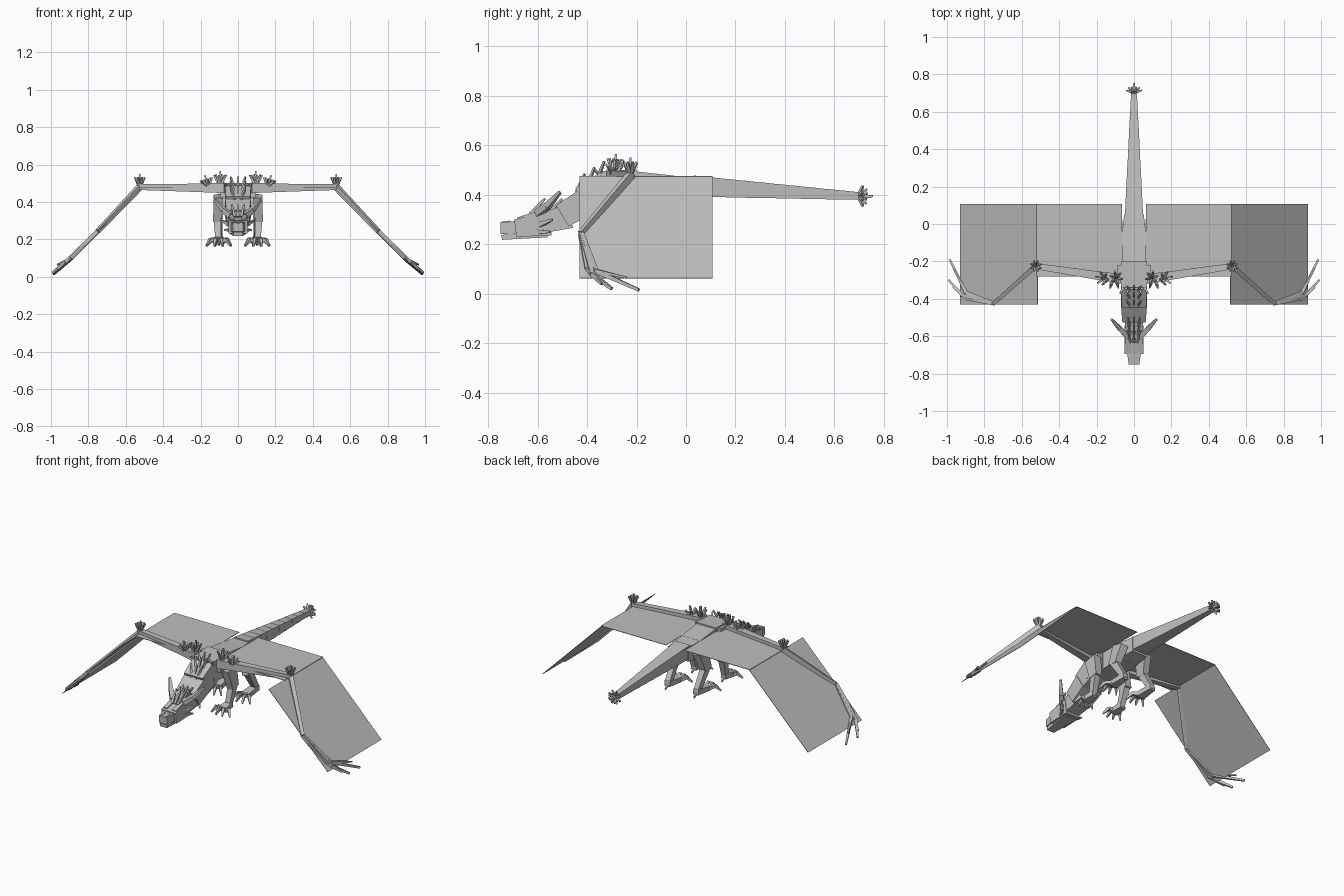
import bpy, bmesh, math
from mathutils import Vector

old = bpy.data.objects.get("Cube")
if old:
    bpy.data.objects.remove(old, do_unlink=True)

stone = bpy.data.materials.new("stone_grey")
stone.use_nodes = True
GREY = (0.52, 0.52, 0.52, 1)
stone.diffuse_color = GREY
stone.node_tree.nodes["Principled BSDF"].inputs["Base Color"].default_value = GREY


def add_beam(bm, start, end, size0, size1):
    """Tapered box between two points; sizes are (width, height)."""
    p0, p1 = Vector(start), Vector(end)
    d = (p1 - p0).normalized()
    up = Vector((0, 0, 1)) if abs(d.z) < 0.9 else Vector((0, 1, 0))
    side = d.cross(up).normalized()
    up = side.cross(d)
    rings = []
    for p, (w, h) in ((p0, size0), (p1, size1)):
        rings.append([bm.verts.new(p + side * sx * w / 2 + up * sz * h / 2)
                      for sx, sz in ((-1, -1), (1, -1), (1, 1), (-1, 1))])
    a, b = rings
    bm.faces.new(a)
    bm.faces.new(b[::-1])
    for i in range(4):
        j = (i + 1) % 4
        bm.faces.new((a[i], b[i], b[j], a[j]))


def part(name, beams, mirror=False):
    """One object made of beams, optionally mirrored across x."""
    bm = bmesh.new()
    for beam in beams:
        add_beam(bm, *beam)
    bmesh.ops.recalc_face_normals(bm, faces=bm.faces)
    mesh = bpy.data.meshes.new(name)
    bm.to_mesh(mesh)
    bm.free()
    mesh.materials.append(stone)
    obj = bpy.data.objects.new(name, mesh)
    bpy.context.collection.objects.link(obj)
    if mirror:
        mod = obj.modifiers.new("Mirror", 'MIRROR')
        mod.use_mirror_merge = False
    return obj


def chain(points, sizes):
    """Beams joining successive points."""
    return [(points[i], points[i + 1], sizes[i], sizes[i + 1])
            for i in range(len(points) - 1)]


def spikes(centre, axis, length, tilt, count=6, thick=0.014):
    """A central spike with a leaning ring around it."""
    c, n = Vector(centre), Vector(axis).normalized()
    u = n.orthogonal().normalized()
    v = n.cross(u)
    beams = [(c, c + n * length, (thick, thick), (thick * .6, thick * .6))]
    for i in range(count):
        a = math.tau * (i + 0.5) / count
        r = u * math.cos(a) + v * math.sin(a)
        tip = c + (n * math.cos(tilt) + r * math.sin(tilt)) * length * 0.85
        beams.append((c + r * 0.006, tip, (thick, thick), (thick * .6, thick * .6)))
    return beams


# Torso
part("chest", [((0, -.34, .43), (0, -.2, .43), (.14, .13), (.14, .145))])
part("shoulder_yoke", [((0, -.31, .455), (0, -.22, .46), (.19, .07), (.18, .07))])
part("belly", [((0, -.21, .43), (0, -.05, .425), (.13, .13), (.13, .105))])
part("hips", [((0, -.06, .425), (0, .05, .425), (.13, .105), (.105, .09))])

# Tail: overlapping tapered segments, ending in a club of spikes
tail = []
SEGMENTS = 10
for i in range(SEGMENTS):
    t0, t1 = i / SEGMENTS, (i + 1.06) / SEGMENTS
    ends = [(0, .03 + .67 * t, .435 - .04 * t) for t in (t0, t1)]
    w0, h0 = .1 - .068 * t0, .086 - .054 * t0
    w1, h1 = .098 - .068 * t1, .084 - .054 * t1
    tail.append((ends[0], ends[1], (w0, h0), (w1, h1)))
part("tail", tail)
part("tail_club", spikes((0, .69, .395), (0, 1, -.05), .06, .65, 8)
     + spikes((0, .7, .395), (0, 1, 0), .055, 1.25, 8))

# Neck: stepped plates dropping to the head
part("neck_base", [((0, -.32, .425), (0, -.42, .375), (.14, .14), (.13, .12))])
part("neck_middle", [((0, -.4, .375), (0, -.5, .315), (.14, .11), (.125, .1))])
part("neck_upper", [((0, -.47, .315), (0, -.58, .285), (.1, .1), (.09, .08))])
part("neck_crest", [((x, y, z), (x * 2.2, y + .03, z + .075), (.014, .014), (.008, .008))
                    for y, z in ((-.44, .41), (-.40, .435), (-.36, .46))
                    for x in (-.018, 0, .018)])

# Head
part("skull", [((0, -.55, .285), (0, -.69, .265), (.1, .1), (.1, .07))])
part("snout", [((0, -.67, .268), (0, -.75, .265), (.08, .055), (.056, .045))])
part("jaw", [((0, -.56, .243), (0, -.745, .228), (.085, .03), (.05, .02))])
part("brow", [((.033, -.57, .333), (.03, -.68, .302), (.03, .02), (.025, .014))], True)
part("nostril", [((.016, -.71, .29), (.016, -.745, .287), (.016, .012), (.012, .008))], True)
part("horn", chain([(.035, -.6, .325), (.075, -.56, .355), (.12, -.51, .41)],
                   [(.03, .03), (.026, .026), (.012, .012)]), True)
part("cheek_spike", [((.045, -.59, .28), (.085, -.54, .3), (.022, .022), (.008, .008)),
                     ((.045, -.6, .25), (.07, -.55, .25), (.018, .018), (.008, .008))], True)
part("head_crest", [((x, y, .32), (x * 1.6, y + .06, .385), (.015, .015), (.008, .008))
                    for y in (-.63, -.59, -.56) for x in (-.02, 0, .02)])


def leg(prefix, hip, knee, ankle, toe_y):
    """Thigh, shin, foot and fanned claws."""
    part(prefix + "_thigh", [(hip, knee, (.05, .085), (.042, .06))], True)
    part(prefix + "_shin", chain([(knee[0], knee[1], knee[2] + .02), ankle],
                                 [(.04, .045), (.032, .032)]), True)
    x, y, z = ankle
    ball = (x, (y + toe_y) / 2 - .01, .19)
    part(prefix + "_foot", [((x, y + .015, .2), ball, (.036, .035), (.055, .028))], True)
    claws = []
    for spread in (-.05, -.017, .017, .05):
        knuckle = (x + spread * .8, toe_y + .03 + abs(spread) * .4, .2)
        tip = (x + spread * 1.3, toe_y + abs(spread) * .5, .165)
        claws += chain([(x + spread * .4, ball[1] + .01, .19), knuckle, tip],
                       [(.018, .02), (.018, .02), (.007, .008)])
    claws.append(((x, y, .195), (x, y + .035, .17), (.016, .016), (.007, .007)))
    part(prefix + "_claws", claws, True)


leg("front_leg", (.105, -.24, .43), (.112, -.21, .3), (.105, -.24, .205), -.35)
leg("hind_leg", (.085, -.02, .43), (.105, -.05, .31), (.1, .03, .205), -.14)

# Wing arm and fingers
part("upper_arm", chain([(.07, -.295, .475), (.2, -.275, .475), (.53, -.225, .48)],
                        [(.055, .055), (.045, .045), (.032, .032)]), True)
WRIST = (.75, -.425, .243)
part("forearm", [((.52, -.22, .485), WRIST, (.026, .03), (.02, .022))], True)
KNUCKLE = (.9, -.365, .093)
FINGER = [(.02, .02), (.018, .018), (.01, .012)]
part("wing_fingers",
     chain([WRIST, KNUCKLE, (.985, -.19, .015)], FINGER)
     + chain([WRIST, (.92, -.38, .08), (.99, -.3, .02)], FINGER)
     + chain([WRIST, (.89, -.4, .1), (.965, -.34, .04)], FINGER)
     + [(KNUCKLE, (.965, -.24, .065), (.014, .014), (.008, .008))], True)


# Wing membranes: thin flat sheets
THIN = .003
Y_BACK = .107
part("inner_membrane", [((.065, (Y_BACK - .28) / 2, .475), (.52, (Y_BACK - .28) / 2, .475),
                         (Y_BACK + .28, THIN), (Y_BACK + .28, THIN))], True)
part("outer_membrane", [((.515, (Y_BACK - .43) / 2, .475), (.928, (Y_BACK - .43) / 2, .062),
                         (Y_BACK + .43, THIN), (Y_BACK + .43, THIN))], True)

# Spike clusters on the shoulders and wing joints
part("shoulder_spikes", spikes((.095, -.29, .495), (0, .1, 1), .07, .6)
     + spikes((.16, -.29, .485), (.3, 0, 1), .06, .75), True)
part("wing_joint_spikes", spikes((.525, -.225, .49), (0, 0, 1), .06, .6, 8), True)
part("chest_spikes", [((x, -.33, .47), (x * 1.5, -.37, .5), (.016, .016), (.008, .008))
                      for x in (-.05, -.025, .025, .05)])
